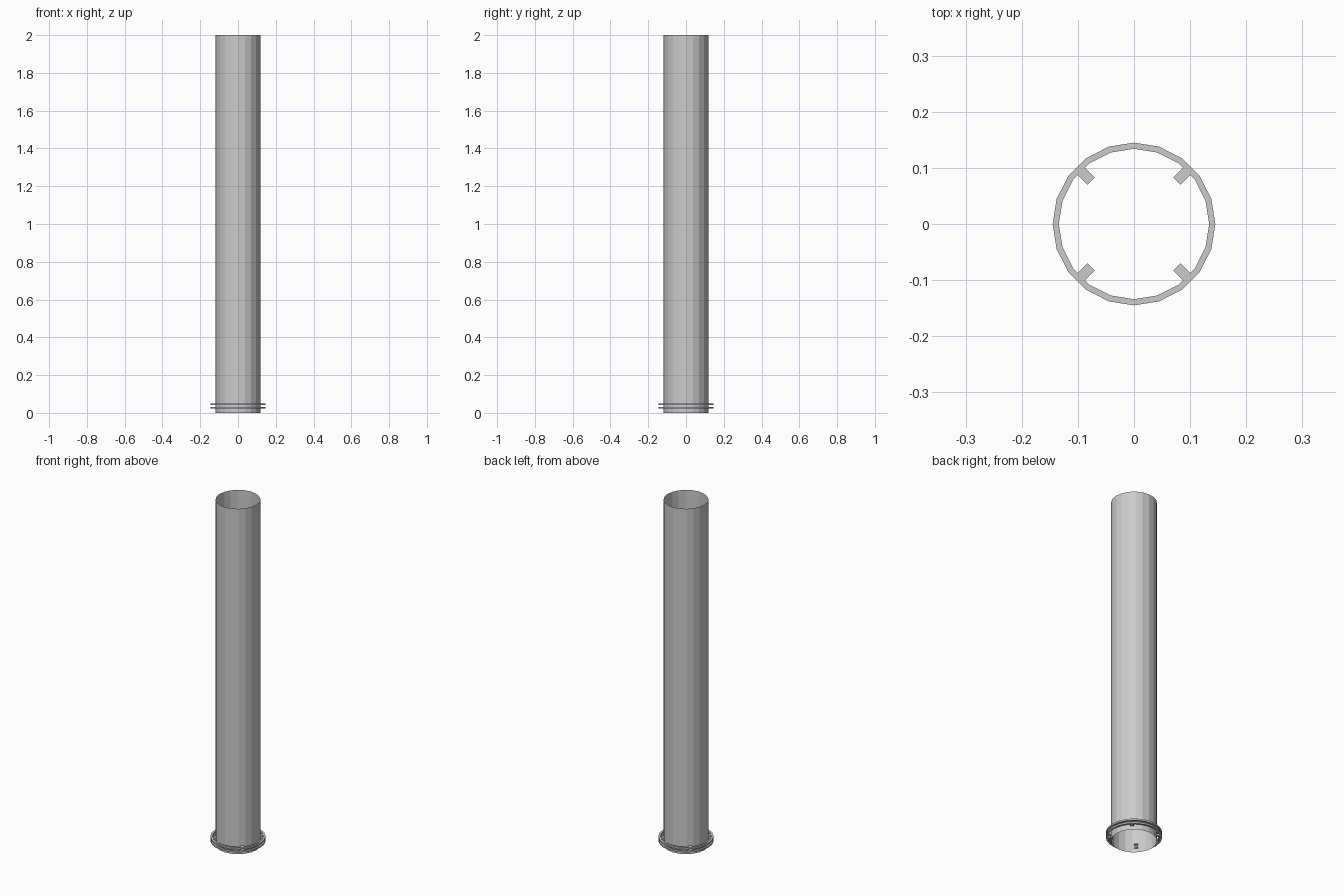
import bpy, bmesh, math
from mathutils import Matrix

if "Cube" in bpy.data.objects:
    bpy.data.objects.remove(bpy.data.objects["Cube"])

SIDES = 20


def finish(bm, name):
    bmesh.ops.remove_doubles(bm, verts=bm.verts, dist=1e-6)
    bmesh.ops.recalc_face_normals(bm, faces=bm.faces)
    mesh = bpy.data.meshes.new(name)
    bm.to_mesh(mesh)
    bm.free()
    obj = bpy.data.objects.new(name, mesh)
    bpy.context.collection.objects.link(obj)
    return obj


def lathe(name, profile, closed):
    """Spin an (r, z) profile around z in flat facets."""
    bm = bmesh.new()
    loops = []
    for i in range(SIDES):
        a = math.tau * i / SIDES
        loops.append([bm.verts.new((r * math.cos(a), r * math.sin(a), z)) for r, z in profile])
    n = len(profile)
    for i in range(SIDES):
        p, q = loops[i], loops[(i + 1) % SIDES]
        for j in range(n if closed else n - 1):
            k = (j + 1) % n
            bm.faces.new((p[j], q[j], q[k], p[k]))
    return finish(bm, name)


def pegs(name, z):
    """Four short diagonal blocks joining a ring to the tube."""
    bm = bmesh.new()
    r0, r1 = 0.108, 0.136
    for i in range(4):
        m = (Matrix.Rotation(math.radians(45 + 90 * i), 4, 'Z')
             @ Matrix.Translation(((r0 + r1) / 2, 0, z))
             @ Matrix.Diagonal((r1 - r0, 0.0185, 0.009, 1)))
        bmesh.ops.create_cube(bm, size=1, matrix=m)
    return finish(bm, name)


# Open thin-walled tube
lathe("tube", [(0.118, 0), (0.118, 2)], False)

# Two collar rings with their pegs
for label, z in (("lower", 0.0265), ("upper", 0.045)):
    h = 0.0045
    lathe(label + "_ring", [(0.134, z - h), (0.145, z - h), (0.145, z + h), (0.134, z + h)], True)
    pegs(label + "_pegs", z)
